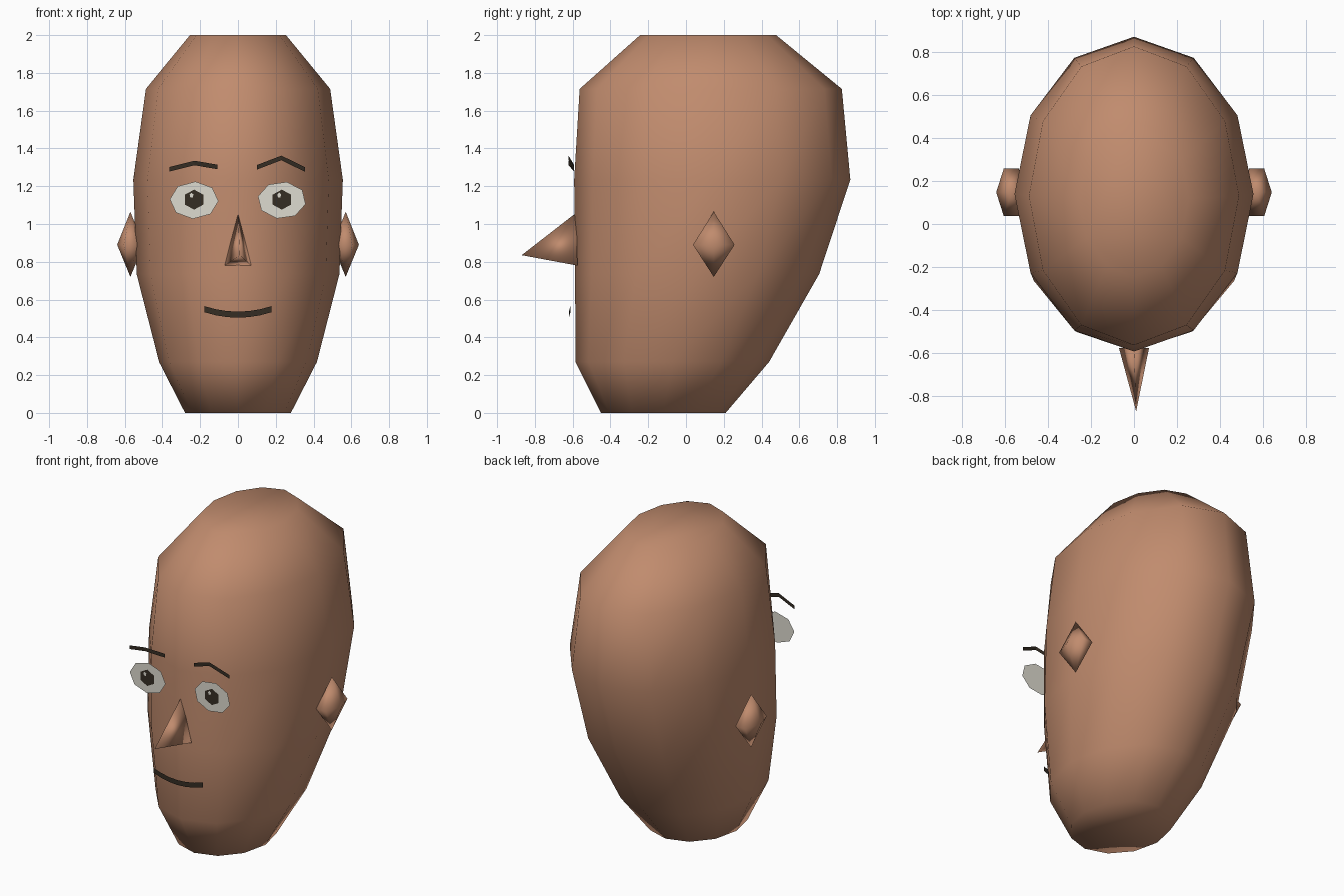
import bpy
import bmesh
from math import cos, sin, pi, radians

cube = bpy.data.objects.get("Cube")
if cube:
    bpy.data.objects.remove(cube)


def material(name, colour):
    m = bpy.data.materials.new(name)
    m.use_nodes = True
    m.diffuse_color = (*colour, 1)
    node = next(n for n in m.node_tree.nodes if n.type == 'BSDF_PRINCIPLED')
    node.inputs["Base Color"].default_value = (*colour, 1)
    node.inputs["Roughness"].default_value = 0.8
    return m


skin = material("skin_brown", (0.53, 0.26, 0.155))
white = material("eye_white", (0.73, 0.71, 0.63))
dark = material("dark_brown", (0.035, 0.026, 0.017))


def build(name, verts, faces, mat, smooth=False, fix_normals=False):
    mesh = bpy.data.meshes.new(name)
    mesh.from_pydata(verts, [], faces)
    mesh.materials.append(mat)
    if fix_normals:
        bm = bmesh.new()
        bm.from_mesh(mesh)
        bmesh.ops.recalc_face_normals(bm, faces=bm.faces)
        bm.to_mesh(mesh)
        bm.free()
    for p in mesh.polygons:
        p.use_smooth = smooth
    obj = bpy.data.objects.new(name, mesh)
    bpy.context.collection.objects.link(obj)
    return obj


def disc(name, x, y, z, rx, rz, sides, phase, mat):
    """Flat polygon facing forward."""
    angles = [radians(phase) + 2 * pi * i / sides for i in range(sides)]
    verts = [(x + rx * cos(a), y, z + rz * sin(a)) for a in angles]
    return build(name, verts, [tuple(range(sides))], mat)


def ribbon(name, path, width, mat):
    """Flat strip of constant height along a path."""
    n = len(path)
    verts = [(x, y, z + s * width / 2) for s in (-1, 1) for x, y, z in path]
    faces = [(i, i + 1, n + i + 1, n + i) for i in range(n - 1)]
    return build(name, verts, faces, mat)


# Head: stacked elliptical rings (height, half width, front, back)
rings = [
    (0.0, 0.28, -0.45, 0.21),
    (0.27, 0.418, -0.585, 0.44),
    (0.735, 0.537, -0.587, 0.705),
    (1.235, 0.555, -0.592, 0.87),
    (1.715, 0.488, -0.563, 0.825),
    (2.0, 0.254, -0.243, 0.477),
]
SIDES = 12
verts, faces = [], []
for z, rx, front, back in rings:
    for i in range(SIDES):
        a = 2 * pi * i / SIDES
        verts.append((rx * cos(a), (front + back) / 2 + (back - front) / 2 * sin(a), z))
for r in range(len(rings) - 1):
    for i in range(SIDES):
        j = (i + 1) % SIDES
        faces.append((r * SIDES + i, r * SIDES + j, (r + 1) * SIDES + j, (r + 1) * SIDES + i))
faces.append(tuple(reversed(range(SIDES))))
faces.append(tuple(range(len(verts) - SIDES, len(verts))))
build("head", verts, faces, skin, smooth=True)

# Nose: pointed three-sided pyramid
build("nose",
      [(0, -0.58, 1.06), (-0.07, -0.575, 0.78), (0.07, -0.575, 0.78), (0.01, -0.87, 0.835)],
      [(0, 1, 2), (0, 1, 3), (1, 2, 3), (2, 0, 3)], skin, smooth=True, fix_normals=True)

# Ears: six-sided double pyramids
for side, label in ((1, "left"), (-1, "right")):
    verts = [(side * 0.57 + 0.07 * cos(i * pi / 3), 0.147 + 0.127 * sin(i * pi / 3), 0.89)
             for i in range(6)]
    verts += [(side * 0.57, 0.147, 1.065), (side * 0.57, 0.147, 0.72)]
    faces = []
    for i in range(6):
        j = (i + 1) % 6
        faces += [(i, j, 6), (j, i, 7)]
    build(label + "_ear", verts, faces, skin, smooth=True)

# Eyes: layered flat discs
for x, label, phase in ((0.232, "left", -12), (-0.232, "right", -3)):
    disc(label + "_eye", x, -0.594, 1.126, 0.129, 0.099, 8, phase, white)
    disc(label + "_pupil", x, -0.599, 1.129, 0.056, 0.053, 6, 90, dark)
    disc(label + "_glint", x - 0.014, -0.603, 1.152, 0.011, 0.014, 5, 90, white)

# Eyebrows: bent strips, the left one raised
ribbon("left_eyebrow", [(0.1, -0.592, 1.3), (0.23, -0.622, 1.35), (0.355, -0.592, 1.288)],
       0.024, dark)
ribbon("right_eyebrow", [(-0.363, -0.592, 1.29), (-0.23, -0.622, 1.323), (-0.108, -0.592, 1.302)],
       0.024, dark)

# Mouth: gentle smile
smile = []
for i in range(7):
    t = i / 3 - 1
    smile.append((0.177 * t, -0.62 + 0.008 * t * t, 0.52 + 0.029 * t * t))
ribbon("mouth", smile, 0.032, dark)
